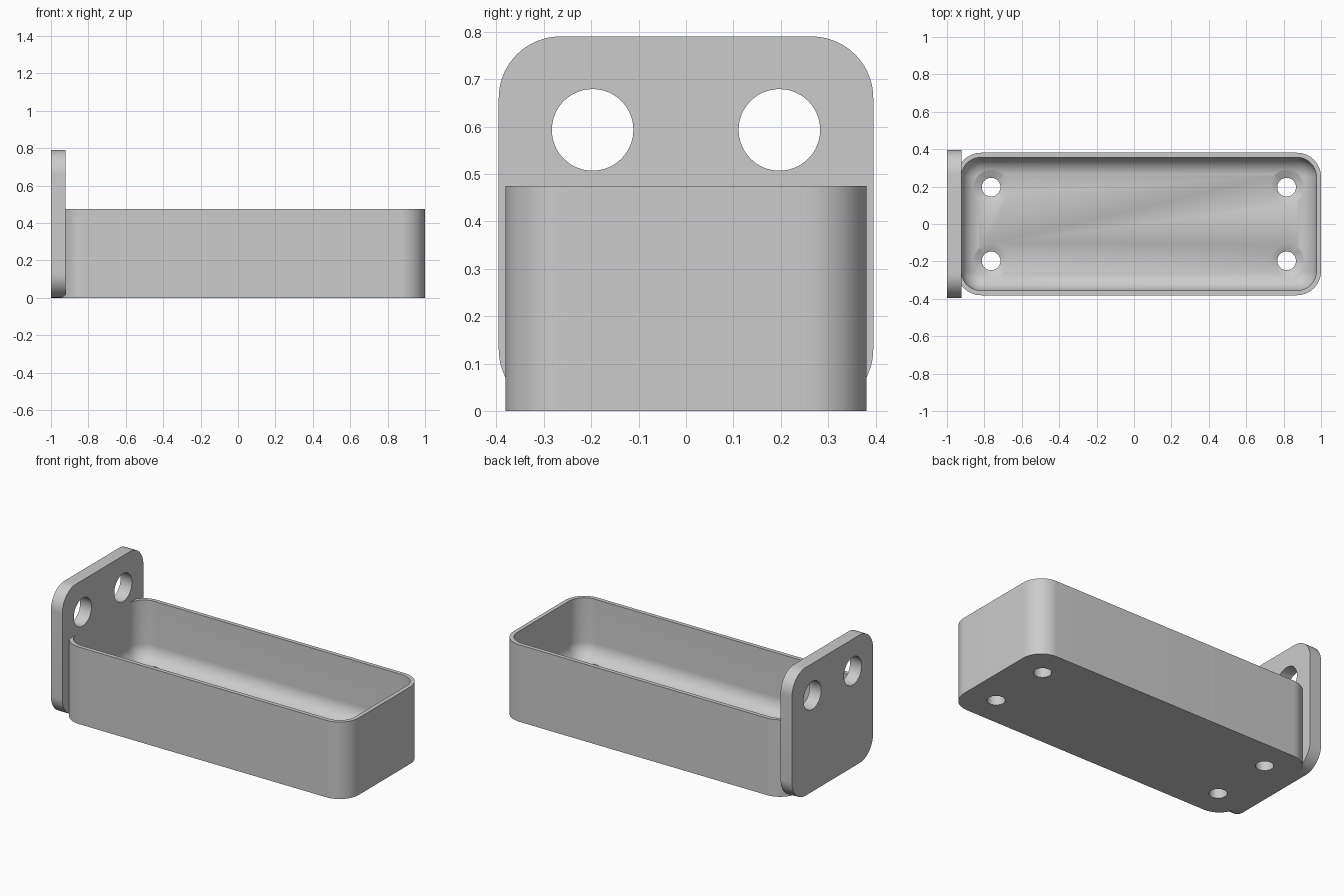
import bpy, bmesh
from math import pi, sin, cos, radians
from mathutils import Matrix, Vector

cube = bpy.data.objects.get("Cube")
if cube:
    bpy.data.objects.remove(cube, do_unlink=True)

grey = bpy.data.materials.new("light_grey")
grey.use_nodes = True
GREY = (0.6, 0.6, 0.6, 1)
grey.diffuse_color = GREY
grey.node_tree.nodes["Principled BSDF"].inputs["Base Color"].default_value = GREY


def rounded_rect(half_w, half_h, radius, steps=16):
    """Counter-clockwise outline with round corners."""
    points = []
    for corner, (sx, sy) in enumerate([(1, 1), (-1, 1), (-1, -1), (1, -1)]):
        for i in range(steps + 1):
            a = (corner + i / steps) * pi / 2
            points.append((sx * (half_w - radius) + radius * cos(a),
                           sy * (half_h - radius) + radius * sin(a)))
    return points


def circle(radius, steps=64):
    return [(radius * cos(2 * pi * i / steps), radius * sin(2 * pi * i / steps))
            for i in range(steps)]


def loft(name, layers, matrix):
    """Closed solid through (outline, height) layers from bottom to top."""
    bm = bmesh.new()
    rings = [[bm.verts.new((x, y, z)) for x, y in outline] for outline, z in layers]
    for low, high in zip(rings, rings[1:]):
        for i in range(len(low)):
            j = (i + 1) % len(low)
            bm.faces.new((low[i], low[j], high[j], high[i]))
    bm.faces.new(rings[0][::-1])
    bm.faces.new(rings[-1])
    bm.transform(matrix)
    bmesh.ops.recalc_face_normals(bm, faces=bm.faces)
    mesh = bpy.data.meshes.new(name)
    bm.to_mesh(mesh)
    bm.free()
    mesh.materials.append(grey)
    obj = bpy.data.objects.new(name, mesh)
    bpy.context.collection.objects.link(obj)
    return obj


def finish(obj, cutters):
    """Cut the openings, then smooth the rounded surfaces."""
    bpy.ops.object.select_all(action='DESELECT')
    bpy.context.view_layer.objects.active = obj
    obj.select_set(True)
    for cutter in cutters:
        cutter.hide_render = True
        mod = obj.modifiers.new("cut", 'BOOLEAN')
        mod.operation = 'DIFFERENCE'
        mod.solver = 'EXACT'
        mod.object = cutter
        bpy.ops.object.modifier_apply(modifier=mod.name)
        bpy.data.objects.remove(cutter, do_unlink=True)
    bpy.ops.object.shade_smooth_by_angle(angle=radians(30))


# Tray: rounded box, hollowed with a filleted floor
LEFT, RIGHT, HALF_Y, HEIGHT = -0.948, 1.0, 0.381, 0.475
CORNER, WALL, FLOOR, FILLET = 0.13, 0.025, 0.105, 0.1
half_x = (RIGHT - LEFT) / 2
centre_x = (RIGHT + LEFT) / 2
at_tray = Matrix.Translation((centre_x, 0, 0))

outline = rounded_rect(half_x, HALF_Y, CORNER)
tray = loft("tray", [(outline, 0), (outline, HEIGHT)], at_tray)

layers = []
for i in range(13):
    a = i / 12 * pi / 2
    inset = WALL + FILLET * (1 - sin(a))
    ring = rounded_rect(half_x - inset, HALF_Y - inset, CORNER - inset)
    layers.append((ring, FLOOR + FILLET * (1 - cos(a))))
layers.append((layers[-1][0], HEIGHT + 0.1))
cutters = [loft("tray_cavity", layers, at_tray)]

# Screw holes with shallow countersinks in the floor
for sx in (-1, 1):
    for sy in (-1, 1):
        place = Matrix.Translation((centre_x + sx * 0.79, sy * 0.197, 0))
        cutters.append(loft("screw_hole", [
            (circle(0.05), -0.05), (circle(0.05), FLOOR - 0.02),
            (circle(0.092), FLOOR), (circle(0.092), FLOOR + 0.1)], place))
finish(tray, cutters)

# End plate: upright rounded square with two round holes
HALF = 0.395
# Local x, y, z become world y, z, x
upright = Matrix(((0, 0, 1, -1), (1, 0, 0, 0), (0, 1, 0, HALF), (0, 0, 0, 1)))
outline = rounded_rect(HALF, HALF, 0.13)
plate = loft("end_plate", [(outline, 0), (outline, 0.078)], upright)
holes = []
for side in (-1, 1):
    place = upright @ Matrix.Translation(Vector((side * 0.197, 0.198, 0)))
    holes.append(loft("plate_hole", [(circle(0.086), -0.1), (circle(0.086), 0.2)], place))
finish(plate, holes)
